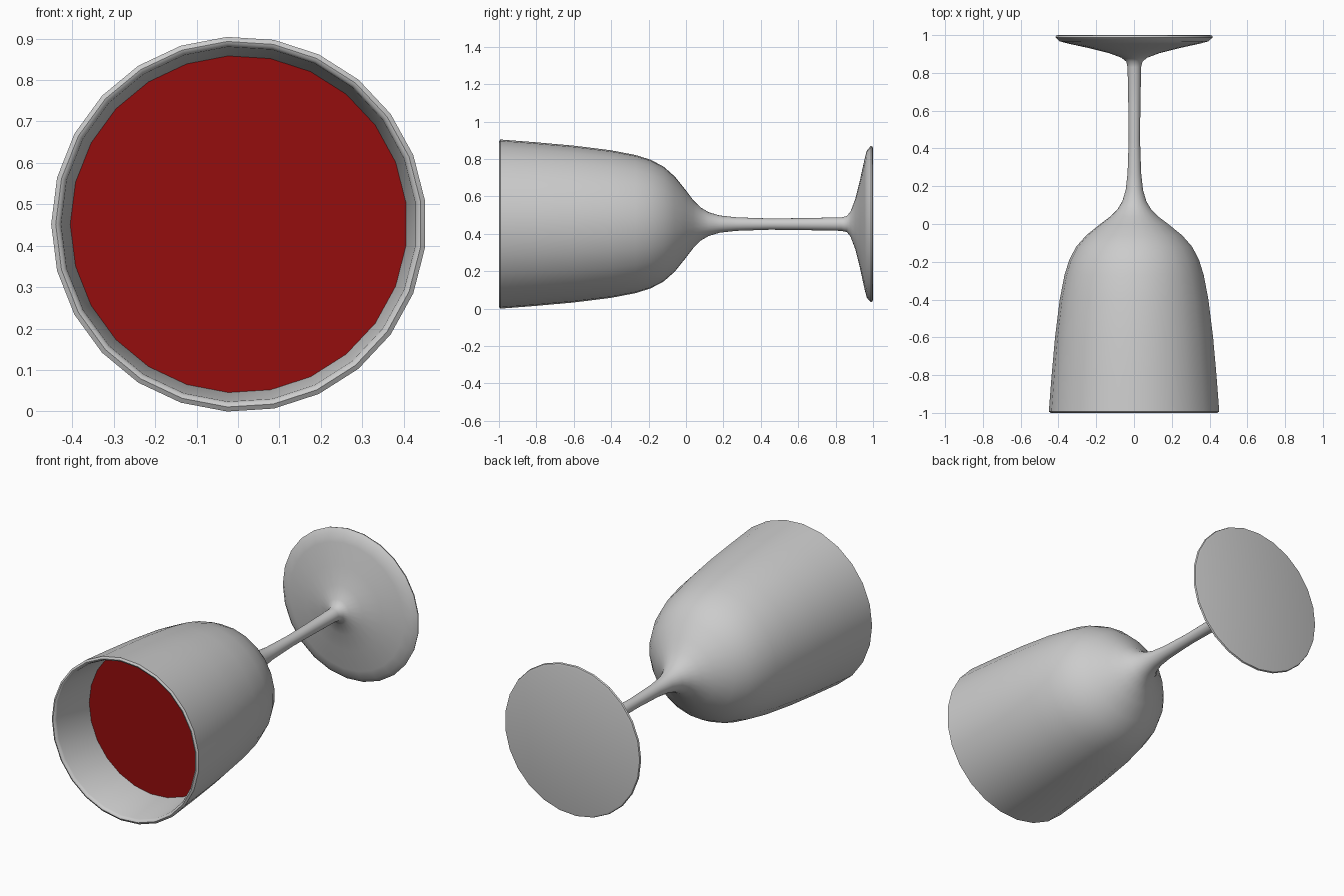
import bpy
import bmesh
from math import pi, radians
from mathutils import Vector

cube = bpy.data.objects.get("Cube")
if cube:
    bpy.data.objects.remove(cube, do_unlink=True)

SIDES = 25
AXIS_POINT = Vector((0.002, 0, 0.452))


def lathe(name, profile, sharp_angle):
    """Spin a profile of (y, radius) points around the y axis."""
    bm = bmesh.new()
    verts = [bm.verts.new((-r, y, 0)) for y, r in profile]
    edges = [bm.edges.new(pair) for pair in zip(verts, verts[1:])]
    bmesh.ops.spin(bm, geom=verts + edges, cent=(0, 0, 0), axis=(0, 1, 0),
                   angle=2 * pi, steps=SIDES)
    bmesh.ops.remove_doubles(bm, verts=bm.verts, dist=0.0005)
    bmesh.ops.recalc_face_normals(bm, faces=bm.faces)
    mesh = bpy.data.meshes.new(name)
    bm.to_mesh(mesh)
    bm.free()
    obj = bpy.data.objects.new(name, mesh)
    obj.location = AXIS_POINT
    bpy.context.collection.objects.link(obj)
    bpy.ops.object.select_all(action='DESELECT')
    obj.select_set(True)
    bpy.context.view_layer.objects.active = obj
    bpy.ops.object.shade_smooth_by_angle(angle=radians(sharp_angle))
    return obj


# Outside of the bowl, stem and foot, from rim to underside
bowl_outside = [(-0.993, 0.453), (-0.8, 0.438), (-0.6, 0.42), (-0.4, 0.395),
                (-0.27, 0.37), (-0.19, 0.345), (-0.12, 0.308), (-0.06, 0.255),
                (0, 0.18), (0.04, 0.127), (0.08, 0.088)]
stem = [(0.12, 0.064), (0.18, 0.046), (0.27, 0.036), (0.45, 0.03),
        (0.62, 0.032), (0.83, 0.036)]
foot = [(0.86, 0.043), (0.88, 0.068), (0.905, 0.135), (0.93, 0.235),
        (0.955, 0.35), (0.967, 0.395), (0.988, 0.418), (0.997, 0.415),
        (1, 0.405), (1, 0)]

# Inside of the bowl, from its bottom up to the rim
cavity = [(-0.04, 0), (-0.05, 0.1), (-0.08, 0.2), (-0.14, 0.285),
          (-0.2, 0.322), (-0.28, 0.347), (-0.4, 0.37), (-0.6, 0.395)]
rim = [(-0.73, 0.407), (-0.985, 0.429), (-0.997, 0.434), (-1, 0.442)]

lathe("glass", cavity + rim + bowl_outside + stem + foot, 50)

# Wine filling the cavity up to a flat surface
wine = lathe("wine", cavity + [(-0.73, 0.408), (-0.73, 0)], 40)
red = bpy.data.materials.new("wine_red")
red.use_nodes = True
colour = (0.3, 0.004, 0.004, 1)
red.diffuse_color = colour
red.node_tree.nodes["Principled BSDF"].inputs["Base Color"].default_value = colour
wine.data.materials.append(red)
